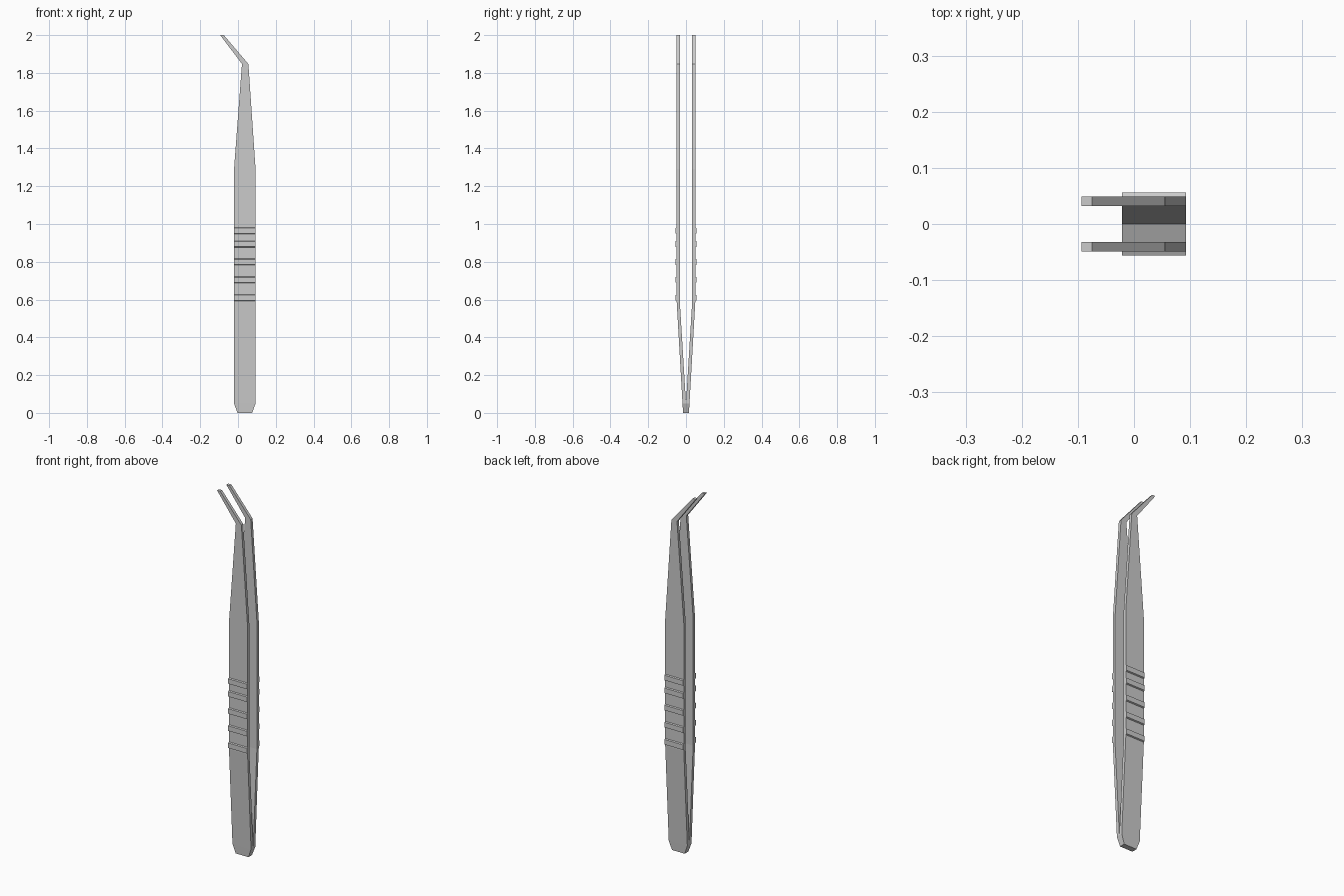
import bpy, bmesh

if "Cube" in bpy.data.objects:
    bpy.data.objects.remove(bpy.data.objects["Cube"])


def add_part(name, sections, open_first=False):
    """Loft rectangular sections (z, x_left, x_right, y_inner, y_outer), mirrored over y."""
    bm = bmesh.new()
    rings = [[bm.verts.new(p) for p in ((x0, yi, z), (x1, yi, z), (x1, yo, z), (x0, yo, z))]
             for z, x0, x1, yi, yo in sections]
    bm.faces.new(rings[0])
    bm.faces.new(rings[-1])
    for i, (a, b) in enumerate(zip(rings, rings[1:])):
        for j in range(4):
            if open_first and i == 0 and j == 0:
                continue  # the two arms are fused here
            k = (j + 1) % 4
            bm.faces.new((a[j], a[k], b[k], b[j]))
    bmesh.ops.recalc_face_normals(bm, faces=bm.faces)
    mesh = bpy.data.meshes.new(name)
    bm.to_mesh(mesh)
    bm.free()
    ob = bpy.data.objects.new(name, mesh)
    bpy.context.collection.objects.link(ob)
    mod = ob.modifiers.new("mirror", 'MIRROR')
    mod.use_axis = (False, True, False)
    mod.merge_threshold = 0.0005
    return ob


# pair of tweezer arms, joined at the foot, with bent tips
IN, OUT = 0.0325, 0.049
L, R = -0.021, 0.093
add_part("arms", [
    (0.0, -0.003, 0.075, 0.0, 0.0155),
    (0.05, L, R, 0.0, 0.0185),
    (0.585, L, R, IN, OUT),
    (1.29, L, R, IN, OUT),
    (1.847, 0.021, 0.055, IN, OUT),
    (2.0, -0.094, -0.075, IN, OUT),
], open_first=True)

# raised grip ribs across the outer faces
bpy.context.view_layer.update()
for i, z in enumerate((0.609, 0.704, 0.799, 0.894, 0.965)):
    bm = bmesh.new()
    profile = [(OUT - 0.004, z - 0.019), (0.056, z - 0.014),
               (0.056, z + 0.014), (OUT - 0.004, z + 0.019)]
    ends = [[bm.verts.new((x, y, h)) for y, h in profile] for x in (L, R)]
    bm.faces.new(ends[0])
    bm.faces.new(ends[1])
    for j in range(4):
        k = (j + 1) % 4
        bm.faces.new((ends[0][j], ends[0][k], ends[1][k], ends[1][j]))
    bmesh.ops.recalc_face_normals(bm, faces=bm.faces)
    mesh = bpy.data.meshes.new(f"grip_rib_{i + 1}")
    bm.to_mesh(mesh)
    bm.free()
    rib = bpy.data.objects.new(mesh.name, mesh)
    bpy.context.collection.objects.link(rib)
    rib.modifiers.new("mirror", 'MIRROR').use_axis = (False, True, False)
